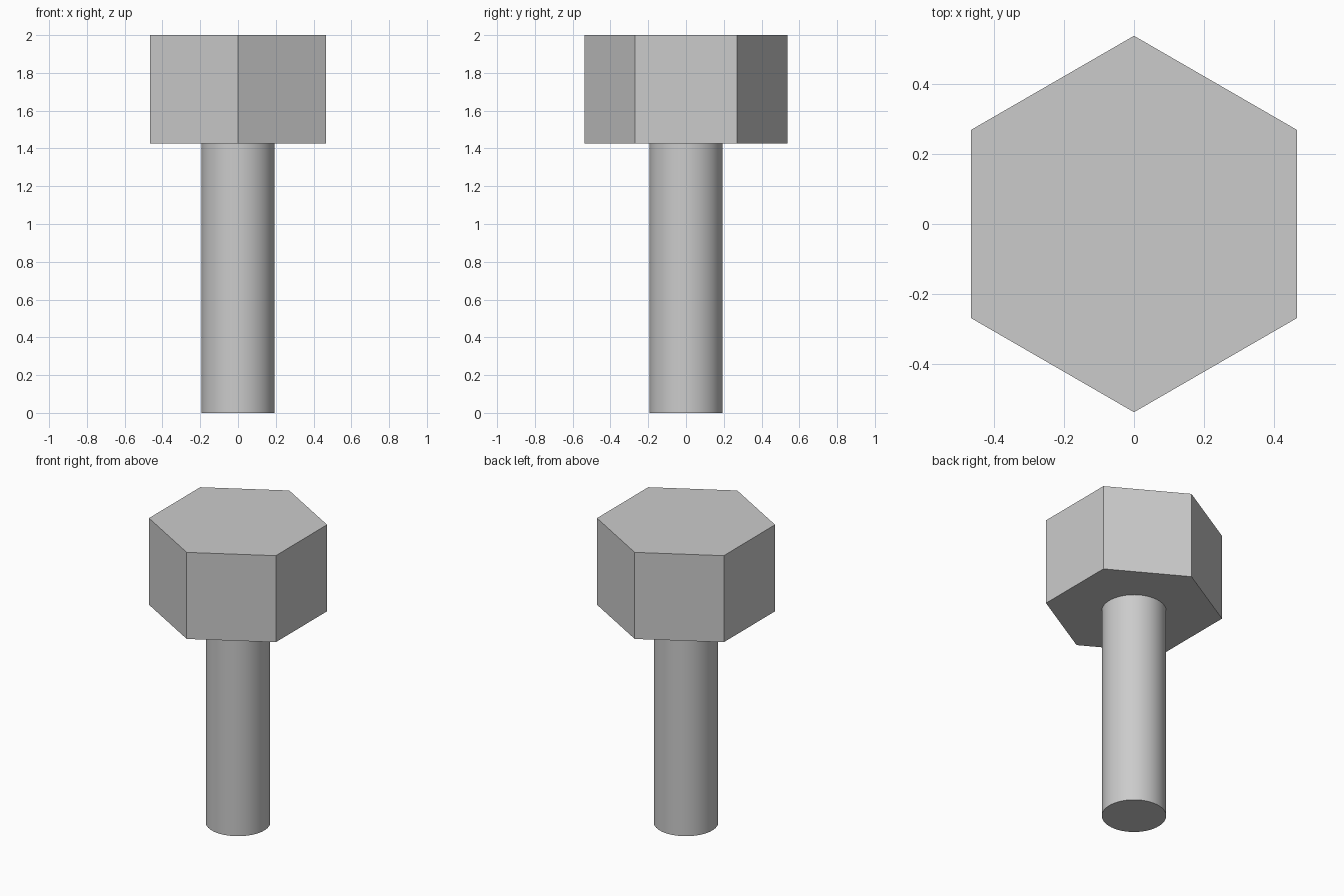
import bpy
import math

cube = bpy.data.objects.get("Cube")
if cube:
    bpy.data.objects.remove(cube, do_unlink=True)

# Plain grey metal
GREY = (0.6, 0.6, 0.6, 1.0)
steel = bpy.data.materials.new("grey steel")
steel.use_nodes = True
steel.diffuse_color = GREY
steel.node_tree.nodes["Principled BSDF"].inputs["Base Color"].default_value = GREY

HEIGHT = 2.0
HEAD_BASE = 1.425


def prism(name, sides, radius, bottom, top):
    """Upright prism between two heights, with a corner on the y axis."""
    bpy.ops.mesh.primitive_cylinder_add(
        vertices=sides, radius=radius, depth=top - bottom,
        location=(0, 0, (bottom + top) / 2))
    part = bpy.context.object
    part.name = name
    part.data.materials.append(steel)
    return part


# Hexagonal head, flat faces
prism("hex_head", 6, 0.538, HEAD_BASE, HEIGHT)

# Round shank, smooth sides and a sharp end
prism("shank", 64, 0.194, 0, HEAD_BASE)
bpy.ops.object.shade_smooth_by_angle(angle=math.radians(30))
